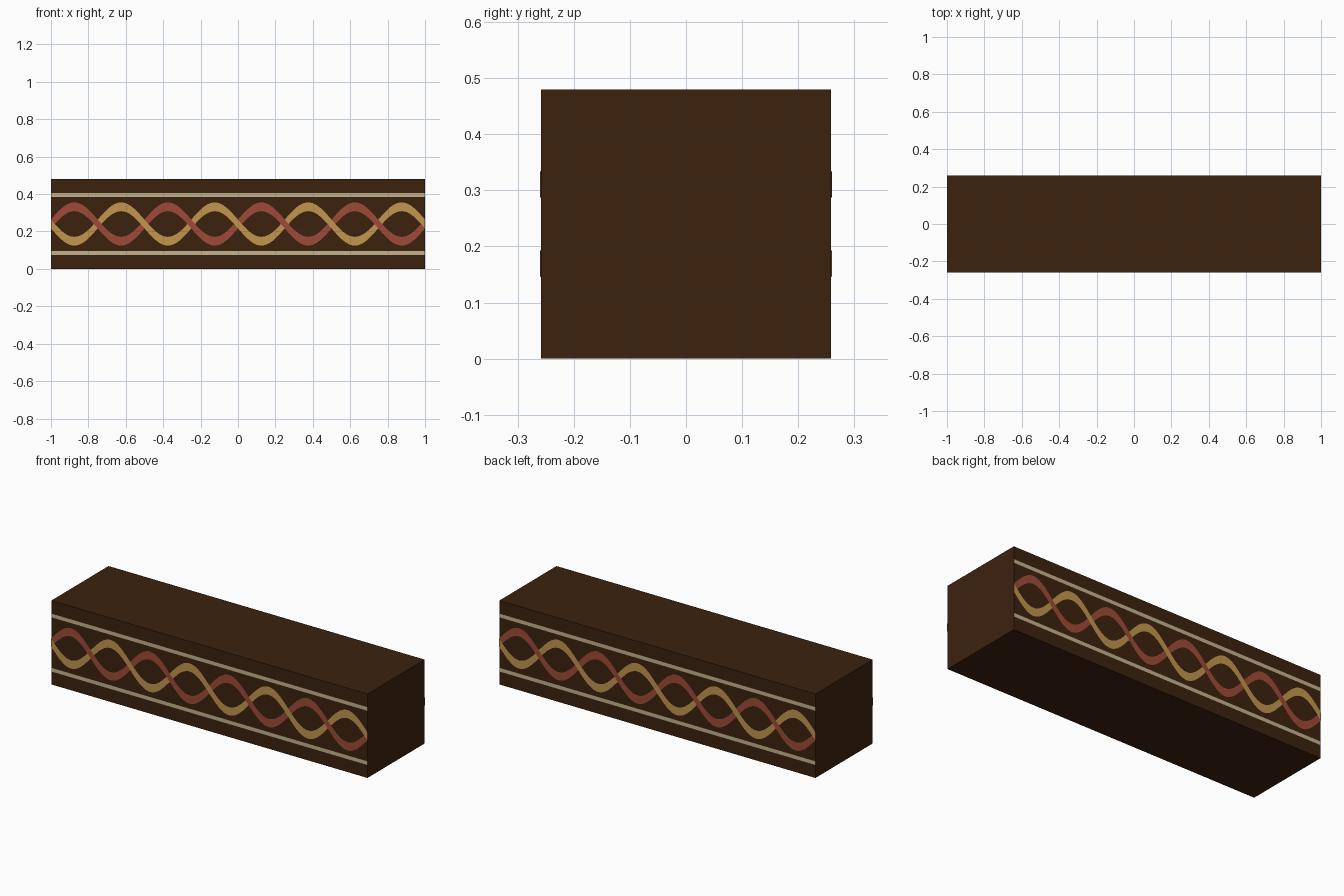
import bpy, bmesh, math

if "Cube" in bpy.data.objects:
    bpy.data.objects.remove(bpy.data.objects["Cube"])

W, D, H = 2.0, 0.52, 0.48
GAP = 0.002                      # how far the painted bands stand off the beam


def srgb(r, g, b):
    def f(c):
        c /= 255
        return c / 12.92 if c <= 0.04045 else ((c + 0.055) / 1.055) ** 2.4
    return (f(r), f(g), f(b), 1)


def material(name, rgb):
    m = bpy.data.materials.new(name)
    m.diffuse_color = srgb(*rgb)
    m.use_nodes = True
    m.node_tree.nodes["Principled BSDF"].inputs["Base Color"].default_value = m.diffuse_color
    return m


BROWN = material("dark_wood", (60, 34, 15))
RED = material("brick_red", (160, 74, 56))
GOLD = material("ochre_gold", (194, 150, 78))
CREAM = material("pale_cream", (196, 178, 142))


def finish(bm, name, mat):
    me = bpy.data.meshes.new(name)
    bm.to_mesh(me)
    bm.free()
    me.materials.append(mat)
    ob = bpy.data.objects.new(name, me)
    bpy.context.collection.objects.link(ob)
    return ob


def strip(name, mat, centre, half, lift, steps, turn):
    """Flat band along x on the front face; turn=pi puts it on the back."""
    bm = bmesh.new()
    prev = None
    for i in range(steps + 1):
        x = -W / 2 + W * i / steps
        y = -D / 2 + GAP - lift(x)
        pair = [bm.verts.new((x, y, centre(x) + s * half)) for s in (-1, 1)]
        if prev:
            bm.faces.new((prev[0], pair[0], pair[1], prev[1]))
        prev = pair
    if turn:
        for v in bm.verts:
            v.co.x, v.co.y = -v.co.x, -v.co.y
    finish(bm, name, mat)


# beam body
bm = bmesh.new()
bmesh.ops.create_cube(bm, size=1)
for v in bm.verts:
    v.co = (v.co.x * W, v.co.y * (D - 2 * GAP), (v.co.z + 0.5) * H)
finish(bm, "beam", BROWN)

# border lines and woven braid on the front and back
for side, turn in (("front", 0), ("back", math.pi)):
    for label, z in (("lower", 0.085), ("upper", 0.395)):
        strip(f"{side}_{label}_border", CREAM, lambda x: z, 0.0105,
              lambda x: 0.001, 1, turn)
    for label, mat, s in (("red", RED, 1), ("gold", GOLD, -1)):
        # the descending strand passes over the rising one
        strip(f"{side}_{label}_strand", mat,
              lambda x: H / 2 + s * 0.092 * math.sin(4 * math.pi * (x + 1)), 0.0235,
              lambda x: 0.0013 - s * 0.0007 * math.cos(4 * math.pi * (x + 1)),
              160, turn)
